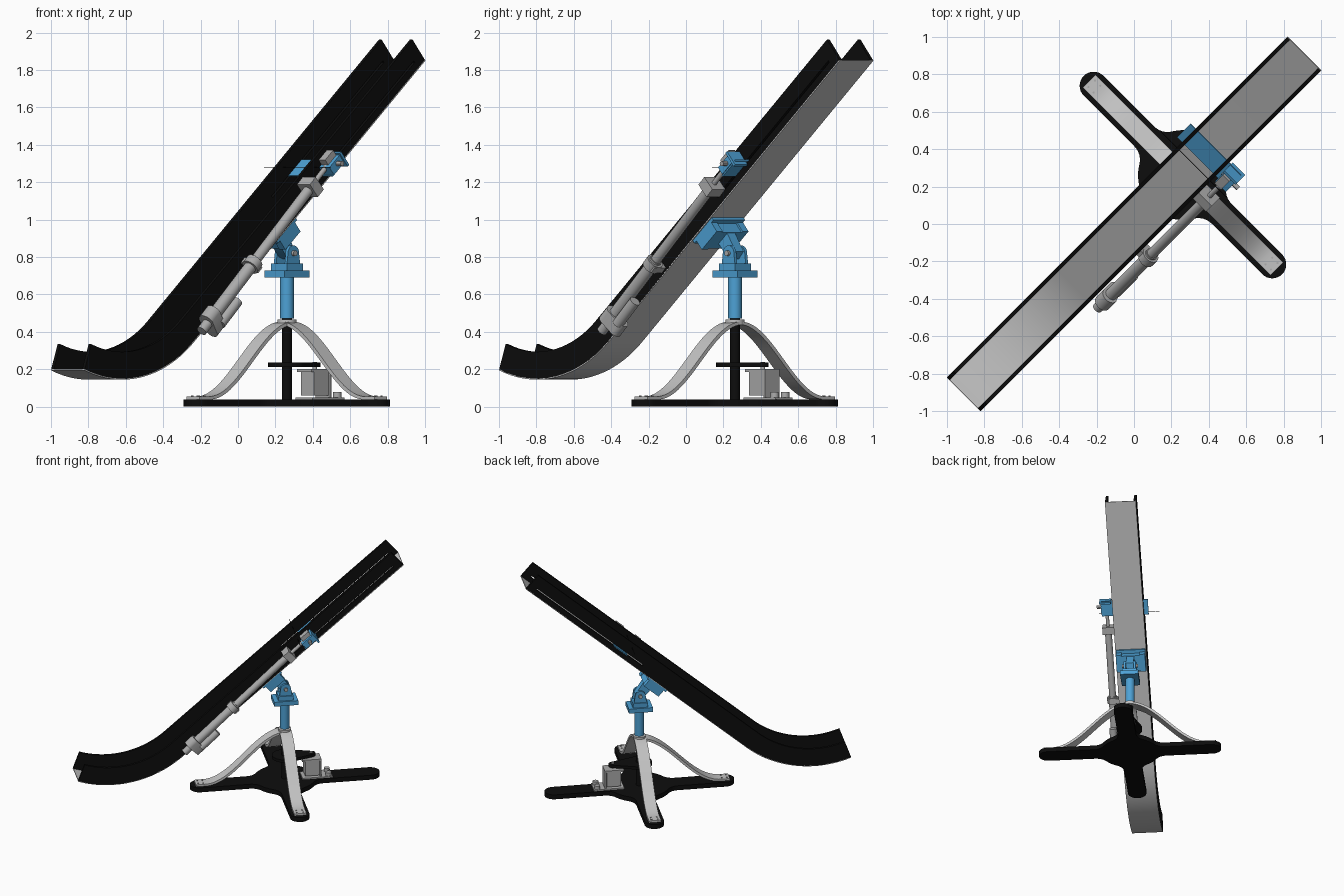
import bpy, math
from math import sin, cos, pi, radians
from mathutils import Matrix, Vector

cube = bpy.data.objects.get("Cube")
if cube:
    bpy.data.objects.remove(cube)


def material(name, rgb):
    m = bpy.data.materials.new(name)
    m.use_nodes = True
    m.diffuse_color = (*rgb, 1)
    m.node_tree.nodes["Principled BSDF"].inputs["Base Color"].default_value = (*rgb, 1)
    return m


BLACK = material("black", (0.004, 0.004, 0.004))
SHEET = material("light grey sheet", (0.55, 0.55, 0.55))
GREY = material("mid grey", (0.42, 0.42, 0.42))
BLUE = material("blue", (0.075, 0.36, 0.67))

# Frames: the whole model is turned 45 degrees; the stand and chute have their own frames
TURN = Matrix.Rotation(pi / 4, 4, 'Z')
STAND = TURN @ Matrix.Translation((0.37, 0, 0))
SLOPE, RADIUS, LENGTH = radians(40.7), 0.83, 2.306
CHUTE = TURN @ Matrix.Translation((-0.461, 0, 0.349)) @ Matrix.Rotation(-SLOPE, 4, 'Y')
SIDE = Matrix.Rotation(pi / 2, 4, 'X')
made = []


def prism(name, pts, lo, hi, mat, frame):
    """Extrude a flat outline from lo to hi along the frame's z axis."""
    n = len(pts)
    verts = [(x, y, z) for z in (lo, hi) for x, y in pts]
    faces = [tuple(reversed(range(n))), tuple(range(n, 2 * n))]
    faces += [(i, (i + 1) % n, n + (i + 1) % n, n + i) for i in range(n)]
    mesh = bpy.data.meshes.new(name)
    mesh.from_pydata(verts, [], faces)
    mesh.materials.append(mat)
    ob = bpy.data.objects.new(name, mesh)
    bpy.context.collection.objects.link(ob)
    ob.matrix_world = frame
    made.append(ob)
    return ob


def box(name, x, y, z, mat, frame):
    return prism(name, [(x[0], y[0]), (x[1], y[0]), (x[1], y[1]), (x[0], y[1])], *z, mat, frame)


def arc(cx, cy, r, a0, a1, n=10):
    return [(cx + r * cos(radians(a0 + (a1 - a0) * i / n)),
             cy + r * sin(radians(a0 + (a1 - a0) * i / n))) for i in range(n + 1)]


def rod(name, p, q, r, mat, frame, n=24):
    """Round bar between two points of a frame."""
    p, q = Vector(p), Vector(q)
    turn = (q - p).to_track_quat('Z', 'Y').to_matrix().to_4x4()
    return prism(name, arc(0, 0, r, 0, 360 - 360 / n, n - 1), 0, (q - p).length, mat,
                 frame @ Matrix.Translation(p) @ turn)


# Cross-shaped base plate with a filleted round hub
outline = []
for k in range(4):
    part = arc(0.2915, -0.175, 0.1, 149, 90, 6) + arc(0.675, 0, 0.075, -90, 90, 16)
    part += arc(0.2915, 0.175, 0.1, 270, 211, 6) + arc(0, 0, 0.24, 33, 57, 5)
    c, s = cos(k * pi / 2), sin(k * pi / 2)
    outline += [(x * c - y * s, x * s + y * c) for x, y in part]
prism("base_plate", outline, 0, 0.038, BLACK, STAND)

# Three bent strip legs with foot bolts
curve = [(r, 0.042 + 0.2 * (1 + cos(pi * r / 0.64))) for r in [0.64 * i / 28 for i in range(29)]]
curve.append((0.71, 0.042))
for name, angle in (("left", 90), ("right", -90), ("front", 180)):
    frame = STAND @ Matrix.Rotation(radians(angle), 4, 'Z')
    under = []
    for i, (x, z) in enumerate(curve):
        a, b = Vector(curve[max(i - 1, 0)]), Vector(curve[min(i + 1, len(curve) - 1)])
        d = (b - a).normalized()
        under.append((x + d.y * 0.012, z - d.x * 0.004 - abs(d.y) * 0.008))
    top = [(x, z + 0.012) for x, z in curve]
    prism(name + "_leg", under + top[::-1], -0.048, 0.048, SHEET, frame @ SIDE)
    for x in (0.65, 0.69):
        for y in (-0.025, 0.025):
            rod("foot_bolt", (x, y, 0.045), (x, y, 0.059), 0.006, GREY, frame, 8)

# Centre post, drive wheel with belt, and turning motor
rod("centre_post", (0, 0, 0.03), (0, 0, 0.47), 0.026, BLACK, STAND)
rod("post_cap", (0, 0, 0.44), (0, 0, 0.465), 0.05, SHEET, STAND)
prism("drive_belt", arc(0, 0, 0.1, 70, 290, 24) + arc(0.21, 0, 0.032, -70, 70, 10),
      0.212, 0.236, BLACK, STAND)
box("motor_body", (0.155, 0.265), (-0.05, 0.05), (0.06, 0.185), GREY, STAND)
box("motor_top_plate", (0.13, 0.28), (-0.055, 0.055), (0.185, 0.2), GREY, STAND)
box("motor_bracket", (0.27, 0.282), (-0.055, 0.055), (0.038, 0.2), GREY, STAND)
box("motor_foot", (0.13, 0.37), (-0.065, 0.065), (0.038, 0.05), GREY, STAND)
for y in (-0.04, 0.04):
    rod("motor_clamp", (0.34, y, 0.045), (0.34, y, 0.078), 0.022, GREY, STAND)
rod("motor_shaft", (0.21, 0, 0.2), (0.21, 0, 0.24), 0.012, GREY, STAND)

# Blue turning column with stepped flange and hinge
rod("blue_column", (0, 0, 0.47), (0, 0, 0.7), 0.037, BLUE, STAND, 32)
box("column_flange", (-0.095, 0.095), (-0.075, 0.075), (0.69, 0.727), BLUE, STAND)
box("hinge_base", (-0.06, 0.06), (-0.06, 0.06), (0.727, 0.765), BLUE, STAND)
lug = [(-0.05, 0.76), (0.05, 0.76)] + arc(0, 0.82, 0.042, 0, 180, 14)
for y in (-0.05, 0.032):
    prism("hinge_lug", lug, y, y + 0.018, BLUE, STAND @ SIDE)
rod("hinge_pin", (0, -0.065, 0.82), (0, 0.065, 0.82), 0.015, GREY, STAND)
tongue = [(0, 0.79), (0.035, 0.83), (-0.03, 0.93), (-0.12, 0.9), (-0.03, 0.8)]
prism("hinge_tongue", tongue, -0.03, 0.03, BLUE, STAND @ SIDE)

# Blue saddle under the chute
box("saddle_plate", (0.83, 1.02), (-0.12, 0.12), (-0.022, -0.004), BLUE, CHUTE)
box("saddle_block", (0.86, 0.99), (-0.075, 0.075), (-0.085, -0.022), BLUE, CHUTE)
for y in (-0.12, 0.075):
    box("saddle_side", (0.85, 1.0), (y, y + 0.045), (-0.085, -0.022), BLUE, CHUTE)


# Chute: curved floor and two slotted walls
def along(s, h):
    if s >= 0:
        return s, h
    a = s / RADIUS
    return (RADIUS - h) * sin(a), RADIUS - (RADIUS - h) * cos(a)


def band(name, s0, s1, h0, h1, y0, y1, mat):
    stops = [s0 + (min(s1, 0) - s0) * i / 28 for i in range(29)] if s0 < 0 else [s0]
    if s1 > 0:
        stops.append(s1)
    pts = [along(s, h0) for s in stops] + [along(s, h1) for s in reversed(stops)]
    prism(name, pts, -y1, -y0, mat, CHUTE @ SIDE)


START = -RADIUS * (SLOPE + radians(20))
SLOT = (1.13, 2.24)
band("chute_floor", START, LENGTH, -0.004, 0.002, -0.127, 0.127, SHEET)
for name, y in (("right", -0.127), ("left", 0.107)):
    ys = (y, y + 0.02)
    band(name + "_wall_lower", START, LENGTH, 0, 0.041, *ys, BLACK)
    band(name + "_wall_upper", START, LENGTH, 0.053, 0.145, *ys, BLACK)
    band(name + "_wall_before_slot", START, SLOT[0], 0.041, 0.053, *ys, BLACK)
    band(name + "_wall_after_slot", SLOT[1], LENGTH, 0.041, 0.053, *ys, BLACK)

# Linear actuator along the right wall
ACT = CHUTE @ Matrix.Translation((0.1, -0.18, 0.04)) @ Matrix.Rotation(-0.04, 4, 'Y')


def tube(name, x0, x1, r, y=0, z=0, mat=GREY):
    rod(name, (x0, y, z), (x1, y, z), r, mat, ACT)


tube("actuator_lower_tube", 0, 0.5, 0.034)
tube("actuator_upper_tube", 0.45, 1.08, 0.028)
tube("actuator_collar", 0.44, 0.49, 0.047)
tube("actuator_end_cap", -0.06, 0.01, 0.028)
tube("actuator_motor", 0.06, 0.24, 0.03, -0.01, -0.06)
gearbox = arc(-0.062, -0.01, 0.036, 90, 270, 10) + arc(0.012, 0, 0.046, -90, 90, 10)
prism("actuator_gearbox", gearbox, 0.0, 0.08, GREY, ACT @ Matrix.Rotation(pi / 2, 4, 'Y')
      @ Matrix.Rotation(pi, 4, 'Z'))
box("collar_mount", (0.445, 0.485), (-0.03, 0.06), (-0.045, 0.03), GREY, ACT)
box("upper_clamp", (1.04, 1.1), (-0.045, 0.055), (-0.045, 0.045), GREY, ACT)
tube("actuator_rod", 1.08, 1.26, 0.014)

# Blue pusher carried through the slots
box("pusher_plate", (1.3, 1.43), (-0.22, 0.165), (0.043, 0.051), BLUE, CHUTE)
box("pusher_block", (1.31, 1.42), (-0.225, -0.145), (0.051, 0.1), BLUE, CHUTE)
box("pusher_end", (1.41, 1.425), (-0.235, -0.14), (0.02, 0.115), BLUE, CHUTE)
box("pusher_cap", (1.33, 1.41), (-0.2, -0.15), (0.1, 0.135), GREY, CHUTE)
rod("pusher_bolt", (1.37, -0.26, 0.075), (1.37, -0.14, 0.075), 0.014, GREY, CHUTE, 12)
rod("trigger_wire", (0.45, -0.25, 1.28), (0.45, 0.25, 1.28), 0.002, BLACK, TURN, 6)

# Smooth the round parts, keep edges sharp
bpy.ops.object.select_all(action='DESELECT')
for ob in made:
    ob.select_set(True)
bpy.context.view_layer.objects.active = made[0]
bpy.ops.object.shade_smooth_by_angle(angle=radians(30))
